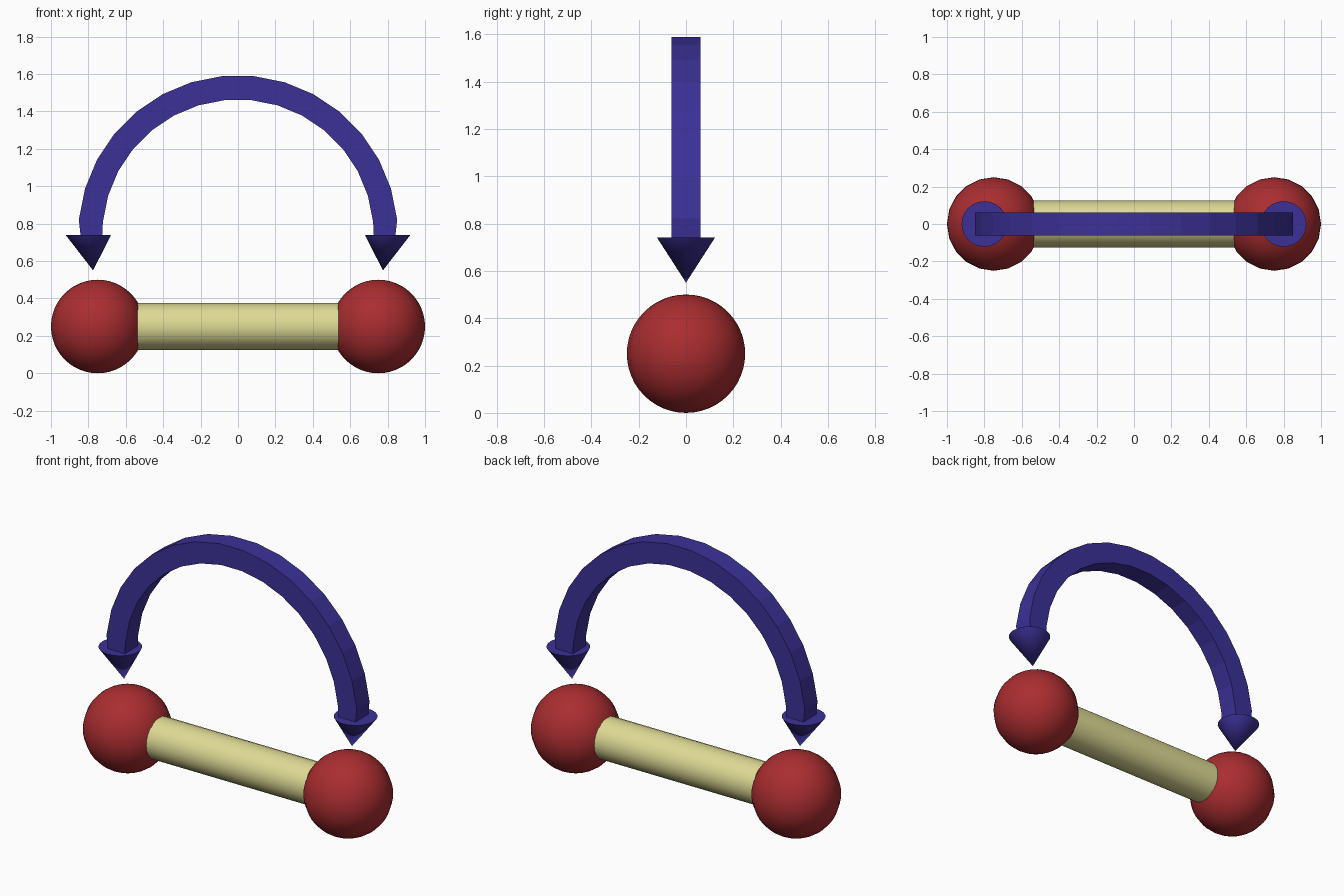
import bpy, bmesh, math

if "Cube" in bpy.data.objects:
    bpy.data.objects.remove(bpy.data.objects["Cube"])


def material(name, rgb):
    m = bpy.data.materials.new(name)
    m.diffuse_color = (*rgb, 1)
    m.use_nodes = True
    m.node_tree.nodes["Principled BSDF"].inputs["Base Color"].default_value = m.diffuse_color
    return m


RED = material("red", (0.40, 0.026, 0.03))
CREAM = material("cream", (0.73, 0.70, 0.30))
BLUE = material("blue", (0.045, 0.03, 0.31))


def finish(name, mat, angle=None):
    ob = bpy.context.object
    ob.name = name
    ob.data.materials.append(mat)
    if angle:
        bpy.ops.object.shade_smooth_by_angle(angle=math.radians(angle))
    return ob


# End balls and the downward arrow heads
for side, s in (("left", -1), ("right", 1)):
    bpy.ops.mesh.primitive_uv_sphere_add(segments=20, ring_count=24, radius=0.25,
                                         location=(s * 0.75, 0, 0.25))
    finish("ball_" + side, RED, 40)

    bpy.ops.mesh.primitive_cone_add(vertices=24, radius1=0.122, radius2=0, depth=0.19,
                                    location=(s * 0.8, 0, 0.645),
                                    rotation=(math.pi, 0, 0))
    head = finish("arrow_head_" + side, BLUE, 40)
    # The tip leans slightly inwards
    tip = min(head.data.vertices, key=lambda v: -v.co.z)
    tip.co.x -= s * 0.025

# Connecting rod
bpy.ops.mesh.primitive_cylinder_add(vertices=24, radius=0.125, depth=1.3,
                                    location=(0, 0, 0.25),
                                    rotation=(0, math.pi / 2, 0))
finish("rod", CREAM, 40)

# Faceted arched shaft with square section
bm = bmesh.new()
angles = [0] + [5.625 + 11.25 * i for i in range(16)] + [180]
rings = []
for a in angles:
    c, s = math.cos(math.radians(a)), math.sin(math.radians(a))
    outer = 0.842 if a in (0, 180) else 0.855
    rings.append([bm.verts.new((r * c, y, 0.738 + r * s))
                  for r, y in ((0.726, -0.062), (outer, -0.062),
                               (outer, 0.062), (0.726, 0.062))])
for p, q in zip(rings, rings[1:]):
    for i in range(4):
        j = (i + 1) % 4
        bm.faces.new((p[i], p[j], q[j], q[i]))
bm.faces.new(rings[0])
bm.faces.new(rings[-1])
bmesh.ops.recalc_face_normals(bm, faces=bm.faces)
mesh = bpy.data.meshes.new("arrow_shaft")
bm.to_mesh(mesh)
bm.free()
mesh.materials.append(BLUE)
shaft = bpy.data.objects.new("arrow_shaft", mesh)
bpy.context.collection.objects.link(shaft)
